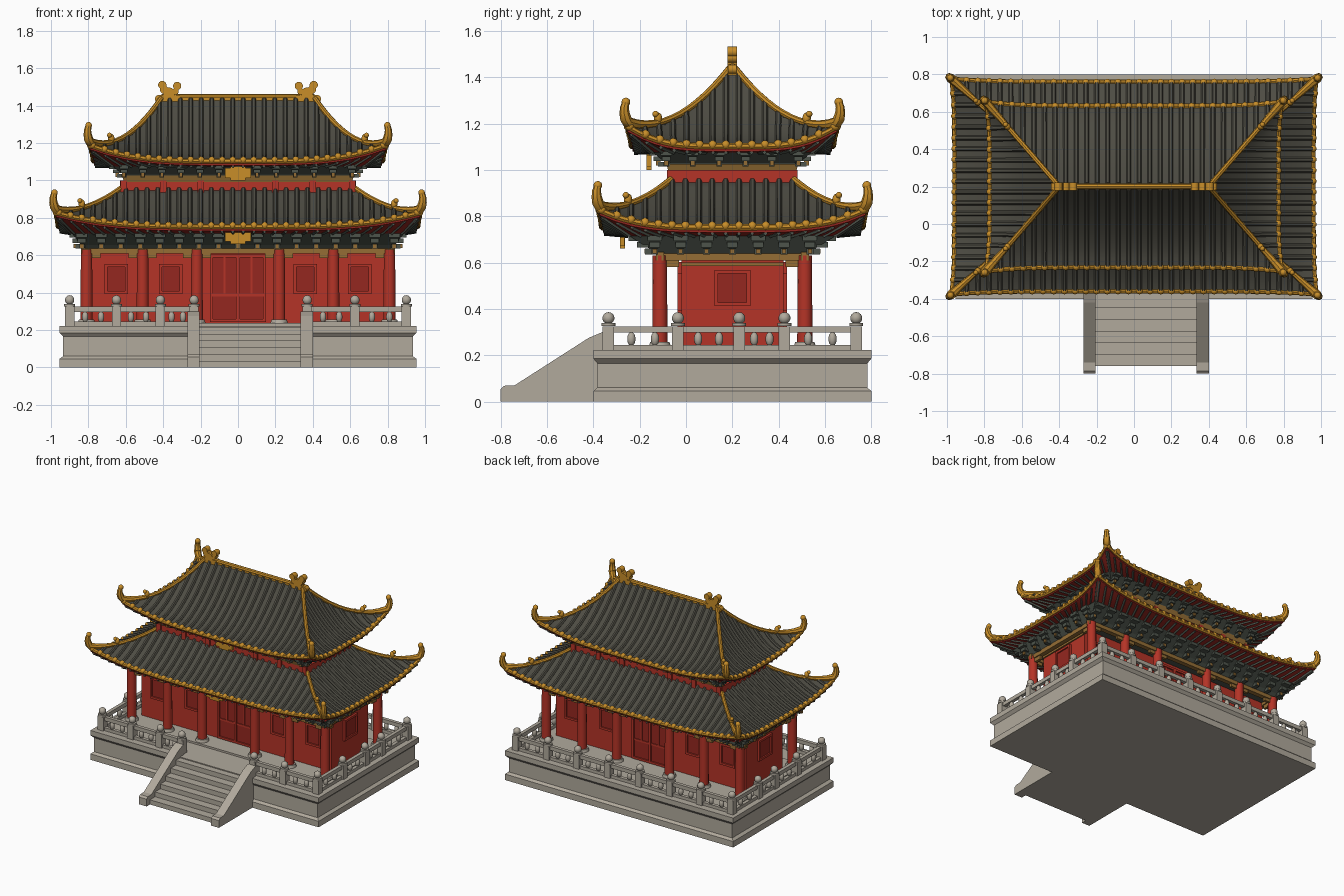
import bpy, bmesh, math
from mathutils import Vector, Matrix

if "Cube" in bpy.data.objects:
    bpy.data.objects.remove(bpy.data.objects["Cube"])

CY = 0.2                                    # building centre in y
Z = Vector((0, 0, 1))

def mat(name, c):
    m = bpy.data.materials.new(name)
    m.diffuse_color = (*c, 1)
    m.use_nodes = True
    m.node_tree.nodes["Principled BSDF"].inputs["Base Color"].default_value = m.diffuse_color
    return m

STONE = mat("pale stone", (0.44, 0.40, 0.335))
TILE = mat("grey roof tile", (0.075, 0.072, 0.056))
RED = mat("red paint", (0.46, 0.034, 0.02))
DEEP = mat("deep red", (0.30, 0.02, 0.014))
GOLD = mat("gold", (0.58, 0.27, 0.022))
OCHRE = mat("ochre trim", (0.30, 0.155, 0.035))
GREEN = mat("grey green", (0.075, 0.088, 0.07))

def done(name, bm, *mats, smooth=True):
    bmesh.ops.recalc_face_normals(bm, faces=bm.faces)
    me = bpy.data.meshes.new(name)
    bm.to_mesh(me)
    bm.free()
    for m in mats:
        me.materials.append(m)
    if smooth:
        me.shade_smooth()
        me.set_sharp_from_angle(angle=math.radians(42))
    bpy.context.collection.objects.link(bpy.data.objects.new(name, me))

def world(k, a, o, z):
    """Side k (0 front, 1 right, 2 back, 3 left), a along it, o outwards."""
    x, y = [(a, -o), (o, a), (-a, o), (-o, -a)][k]
    return Vector((x, y + CY, z))

def obox(bm, k, a, o, wa, wo, z0, z1):
    M = Matrix.Translation(world(k, a, o, (z0 + z1) / 2)) @ Matrix.Rotation(k * math.pi / 2, 4, 'Z')
    bmesh.ops.create_cube(bm, size=1, matrix=M @ Matrix.Diagonal((wa, wo, z1 - z0, 1)))

def box(bm, x0, x1, y0, y1, z0, z1):
    obox(bm, 0, (x0 + x1) / 2, CY - (y0 + y1) / 2, x1 - x0, y1 - y0, z0, z1)

def ball(bm, p, r, sz=1):
    bmesh.ops.create_uvsphere(bm, u_segments=10, v_segments=7, radius=r,
                              matrix=Matrix.Translation(p) @ Matrix.Diagonal((1, 1, sz, 1)))

def cyl(bm, p, r1, r2, h, n=14, axis='Z'):
    R = Matrix.Rotation(math.pi / 2, 4, 'X') if axis == 'Y' else Matrix()
    bmesh.ops.create_cone(bm, cap_ends=True, segments=n, radius1=r1, radius2=r2, depth=h,
                          matrix=Matrix.Translation(p) @ R)

def sweep(bm, pts, r, side, n=7):
    rings = []
    for i, p in enumerate(pts):
        tan = pts[min(i + 1, len(pts) - 1)] - pts[max(i - 1, 0)]
        v = tan.cross(side).normalized()
        ri = r[i] if isinstance(r, list) else r
        rings.append([bm.verts.new(p + (side * math.cos(q) + v * math.sin(q)) * ri)
                      for q in (2 * math.pi * j / n for j in range(n))])
    skin(bm, rings)

def skin(bm, rings):
    """Bridge closed rings and cap the ends; returns the faces row by row."""
    rows, n = [], len(rings[0])
    for a, b in zip(rings, rings[1:]):
        rows.append([bm.faces.new((a[j], a[(j + 1) % n], b[(j + 1) % n], b[j])) for j in range(n)])
    bm.faces.new(rings[0])
    bm.faces.new(rings[-1])
    return rows

def tiers(bm, levels):
    skin(bm, [[bm.verts.new((sx * hx, CY + sy * hy, z)) for sx, sy in ((-1, -1), (1, -1), (1, 1), (-1, 1))]
              for hx, hy, z in levels])

# ---------- stone platform and stairs
bm = bmesh.new()
tiers(bm, [(.955, .6, 0), (.955, .6, .045), (.935, .583, .06), (.935, .583, .165), (.955, .6, .185), (.955, .6, .222)])
box(bm, -.87, .87, -.17, .57, .2, .236)
done("platform", bm, STONE, smooth=False)

bm = bmesh.new()
for i in range(6):
    box(bm, -.21, .345, -.76 + i * .062, -.38, 0, .035 + i * .036)
done("steps", bm, STONE, smooth=False)

bm = bmesh.new()
cheek = [(-.8, 0), (-.8, .055), (-.785, .068), (-.74, .07), (-.42, .275), (-.36, .3), (-.36, 0)]
for x in (-.27, .335):
    skin(bm, [[bm.verts.new((x + d, y, z)) for y, z in cheek] for d in (0, .065)])
done("stair_cheeks", bm, STONE, smooth=False)

# ---------- balustrade
XL = .9
ys = [-.335, -.035, .23, .425, .735]
back = [-.9, -.64, -.39, -.13, .13, .39, .64, .9]
runs = [[(x, -.335) for x in (-XL, -.65, -.415, -.235)], [(x, -.335) for x in (.37, .625, XL)],
        [(-XL, y) for y in ys], [(XL, y) for y in ys], [(x, .735) for x in back]]
posts, rails = bmesh.new(), bmesh.new()
for x, y in {p for run in runs for p in run}:
    box(posts, x - .025, x + .025, y - .025, y + .025, .21, .325)
    cyl(posts, (x, y, .333), .03, .03, .014)
    ball(posts, (x, y, .36), .026)
for run in runs:
    for (x0, y0), (x1, y1) in zip(run, run[1:]):
        w = Vector((.013, .013))
        for z0, z1 in ((.215, .245), (.297, .325)):
            box(rails, x0 - w.x, x1 + w.x, y0 - w.y, y1 + w.y, z0, z1)
        for f in (.33, .67):
            ball(rails, (x0 + (x1 - x0) * f, y0 + (y1 - y0) * f, .27), .018, 1.7)
done("balustrade_posts", posts, STONE)
done("balustrade_rails", rails, STONE)

# ---------- hall walls, door, windows
bm = bmesh.new()
box(bm, -.795, .795, -.02, .42, .23, .64)
done("hall_walls", bm, RED, smooth=False)

frames, panels, trim = bmesh.new(), bmesh.new(), bmesh.new()
def opening(k, a, o, w, z0, z1, t=.016):
    obox(panels, k, a, o + .002, w, .008, z0, z1)
    for s in (-1, 1):
        obox(frames, k, a + s * w / 2, o + .005, t, .022, z0 - t / 2, z1 + t / 2)
    for z in (z0, z1):
        obox(frames, k, a, o + .005, w, .022, z - t / 2, z + t / 2)
for k in (0, 2):
    for a in (-.65, -.36, .36, .65):
        opening(k, a, .22, .11, .4, .545)
    for a in (-.072, .072):
        opening(k, a, .22, .14, .25, .595)
        obox(frames, k, a, .224, .14, .015, .38, .395)
        obox(frames, k, a, .224, .012, .015, .39, .59)
for k in (1, 3):
    opening(k, 0, .795, .14, .42, .56)
    obox(trim, k, 0, .797, .44, .014, .585, .6)
done("door_and_window_frames", frames, RED, smooth=False)
done("door_and_window_panels", panels, DEEP, smooth=False)

# ---------- columns with stone bases, lintels and corner braces
cols, bases = bmesh.new(), bmesh.new()
for k in (0, 2):
    for a in (-.81, -.51, -.22, .22, .51, .81):
        p = world(k, a, .313, .43)
        cyl(cols, p, .033, .031, .4)
        cyl(bases, (p.x, p.y, .243), .05, .042, .026)
        for s in (-1, 1):
            if abs(a + s * .05) < .82:
                obox(trim, k, a + s * .05, .313, .05, .02, .585, .612)
    obox(trim, k, 0, .313, 1.68, .035, .608, .645)
for k in (1, 3):
    obox(trim, k, 0, .81, .66, .035, .608, .645)
    for s in (-1, 1):
        obox(trim, k, s * .26, .81, .06, .02, .58, .61)
done("columns", cols, RED)
done("column_bases", bases, STONE)

# ---------- upper storey band
bm = bmesh.new()
tiers(bm, [(.63, .27, .9), (.63, .27, 1.0)])
for k in (0, 2):
    for a in (-.61, -.4, -.2, .2, .4, .61):
        obox(bm, k, a, .272, .035, .02, .93, 1.0)
done("upper_storey_wall", bm, RED, smooth=False)
tiers(trim, [(.61, .275, .992), (.62, .285, 1.025)])
done("ochre_lintels", trim, OCHRE, smooth=False)

# ---------- bracket tiers under both eaves
core, arms, tips = bmesh.new(), bmesh.new(), bmesh.new()
tiers(core, [(.82, .325, .63), (.84, .35, .655), (.89, .45, .718)])
tiers(core, [(.6, .27, 1.01), (.61, .285, 1.03), (.68, .35, 1.08)])
for z0, z1, ox, oy, grow in ((.635, .722, (.835, .885), (.335, .44), 1), (1.015, 1.085, (.61, .675), (.285, .345), .8)):
    for k in range(4):
        o0, o1 = (ox, oy)[k % 2 == 0]
        half = (oy, ox)[k % 2 == 0][0]
        n = round(half * 2 / .105)
        for i in range(n + 1):
            a = -half + 2 * half * i / n
            for j in range(3):
                za = z0 + (z1 - z0) * j / 3
                o = o0 + (o1 - o0) * (j + .5) / 3
                obox(arms, k, a, o, (.03 + .016 * j) * grow, .05, za, za + (z1 - z0) / 3 * .85)
            obox(tips, k, a, o0 + .035, .018, .02, z0 + .004, z0 + .024)
done("bracket_core", core, GREEN, smooth=False)
done("bracket_arms", arms, GREEN, smooth=False)
done("bracket_tips", tips, OCHRE, smooth=False)

# ---------- roofs
def roof(name, top, eave, zt, ze, p, lift, flare, soffit, beast):
    def pt(k, s, t, dz=0):
        h = [top[i] + (eave[i] - top[i]) * t + flare * t**3 * abs(s)**6 for i in (0, 1)]
        a, o = (h[0], h[1]) if k % 2 == 0 else (h[1], h[0])
        return world(k, a * s, o, zt - (zt - ze) * (1 - (1 - t)**p) + lift * t * t * abs(s)**4 + dz)
    def inner(k, s):
        a, o = (soffit[0], soffit[1]) if k % 2 == 0 else (soffit[1], soffit[0])
        return world(k, a * s, o, soffit[2])
    N, T = 18, 9
    grid = [(k, -1 + 2 * i / N) for k in range(4) for i in range(N)]
    shell = bmesh.new()
    rings = [[shell.verts.new(pt(k, s, t / T)) for k, s in grid] for t in range(T + 1)]
    rings.append([shell.verts.new(pt(k, s, 1, -.03)) for k, s in grid])
    rings.append([shell.verts.new(inner(k, s)) for k, s in grid])
    for row in skin(shell, rings)[T:]:
        for f in row:
            f.material_index = 1
    done(name + "_shell", shell, TILE, DEEP)

    ribs, edge, rafters, hips = (bmesh.new() for _ in range(4))
    for k in range(4):
        A0, A1 = top[k % 2], eave[k % 2]
        side = world(k, 1, 0, 0) - world(k, 0, 0, 0)
        n = round(A1 * 2 / .058)
        for i in range(n + 1):
            a = (-A1 + 2 * A1 * i / n) * .985
            t0 = max(0, (abs(a) - A0) / (A1 - A0))
            ts = [t0 + (1 - t0) * j / 8 for j in range(9)]
            path = [pt(k, a / (A0 + (A1 - A0) * t), t, .004) for t in ts]
            if t0 < .95:
                sweep(ribs, path, .013, side, 6)
            ball(edge, path[-1] - Z * .006, .019)
            sweep(rafters, [pt(k, a / A1, .985, -.036), inner(k, a / A1)], .009, side, 4)
        sweep(edge, [pt(k, -1 + i / 12, 1, -.008) for i in range(25)], .014, Z)
        # hip ridge ending in an upturned horn
        c = pt(k, 1, 1)
        d = c - pt(k, 1, .8)
        d.z = 0
        d.normalize()
        path = [pt(k, 1, t / 12, .01) for t in range(13)]
        path += [c + d * x + Z * z for x, z in ((.01, .025), (.018, .05), (.018, .075), (.01, .098))]
        sweep(hips, path, [.014] * 9 + [.016, .018, .021, .025, .025, .022, .019, .016], d.cross(Z), 8)
        ball(hips, path[-1], .019)
        b = pt(k, 1, beast, .03)
        ball(hips, b, .018, 1.4)
        ball(hips, b + d * .014 + Z * .018, .014)
    done(name + "_tile_ribs", ribs, TILE)
    done(name + "_eave_edge", edge, GOLD)
    done(name + "_rafters", rafters, GREEN, smooth=False)
    done(name + "_hip_ridges", hips, GOLD)

roof("lower_roof", (.625, .265), (.958, .558), .95, .76, 1.3, .075, .016, (.89, .45, .715), .62)
roof("upper_roof", (.41, .012), (.77, .43), 1.43, 1.11, 1.65, .085, .022, (.68, .35, 1.075), .72)

# ---------- main ridge with curled end ornaments
bm = bmesh.new()
box(bm, -.41, .41, CY - .014, CY + .014, 1.41, 1.445)
sweep(bm, [Vector((-.41, CY, 1.445)), Vector((.41, CY, 1.445))], .016, Z, 8)
for s in (-1, 1):
    box(bm, min(s * .31, s * .43), max(s * .31, s * .43), CY - .02, CY + .02, 1.41, 1.455)
    for x, z, r in ((.37, 1.465, .032), (.405, 1.51, .022), (.325, 1.505, .022), (.425, 1.435, .02), (.395, 1.485, .022), (.335, 1.475, .018)):
        cyl(bm, (s * x, CY, z), r, r, .042 if r > .02 else .038, 14, 'Y')
done("main_ridge", bm, GOLD)

# ---------- blank plaques under the front eaves
bm = bmesh.new()
for o, z in ((.475, .66), (.36, 1.0)):
    obox(bm, 0, 0, o, .14, .02, z + .012, z + .065)
    obox(bm, 0, 0, o, .08, .022, z, z + .075)
done("front_plaques", bm, GOLD, smooth=False)
